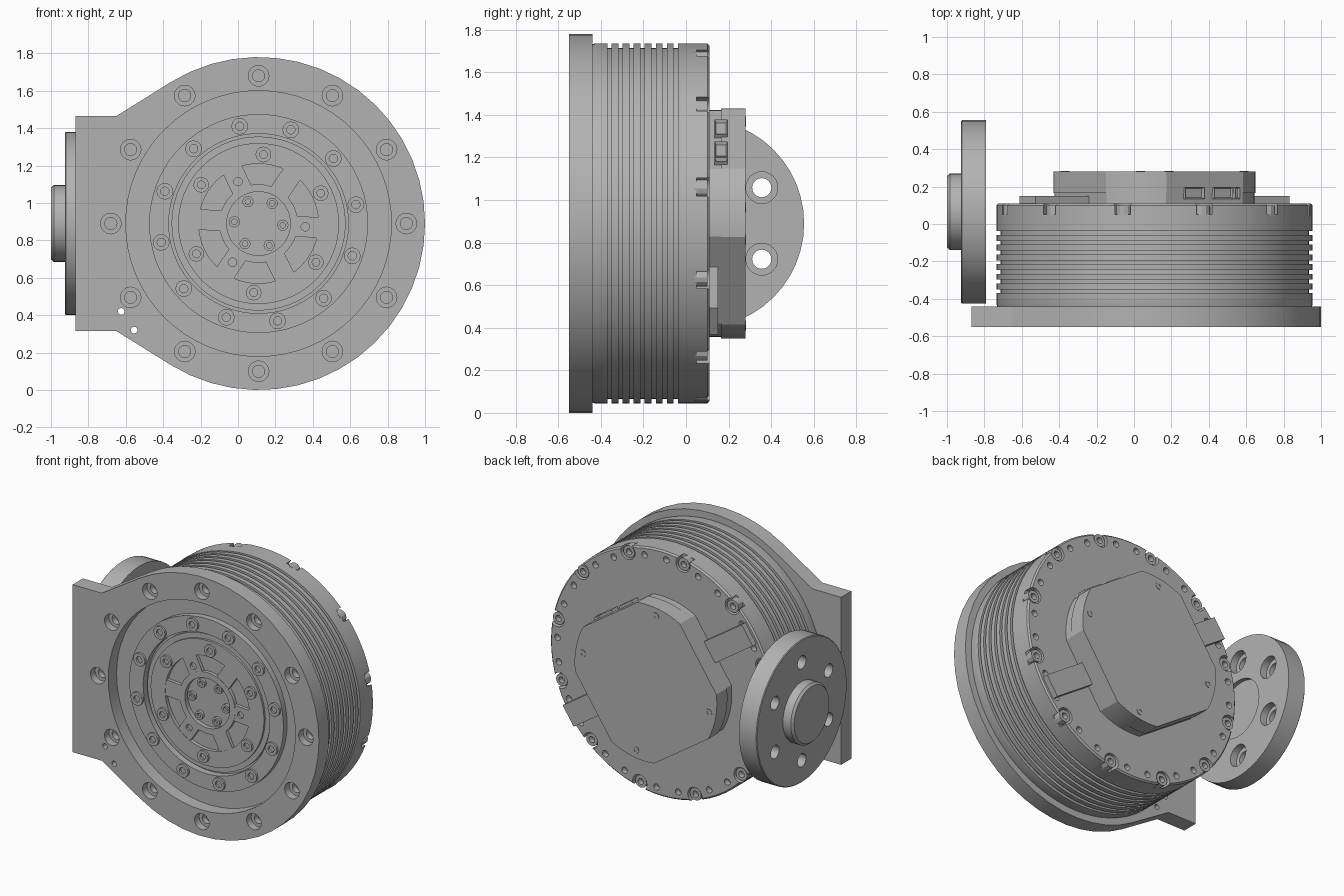
import bpy, bmesh
from math import sin, cos, radians, acos, atan2, hypot, degrees

if "Cube" in bpy.data.objects:
    bpy.data.objects.remove(bpy.data.objects["Cube"], do_unlink=True)

CX, CZ, FY = 0.11, 0.89, 0.065

steel = bpy.data.materials.new("machined_grey")
steel.use_nodes = True
GREY = (0.45, 0.45, 0.45, 1)
steel.diffuse_color = GREY
steel.node_tree.nodes["Principled BSDF"].inputs["Base Color"].default_value = GREY


def motor(u, v, t):
    """Frame of the motor axis, t runs along y."""
    return (CX + u, t, CZ + v)


def side(u, v, t):
    """Frame of the side flange axis, t runs along x."""
    return (t, FY + u, CZ + v)


def polar(r, deg):
    return r * cos(radians(deg)), r * sin(radians(deg))


def lathe(bm, frame, profile, centre=(0, 0), seg=24):
    """Turned solid from (radius, t) pairs, closed by end caps."""
    rings = []
    for r, t in profile:
        pts = [polar(r, 360 * i / seg) for i in range(seg)]
        rings.append([bm.verts.new(frame(centre[0] + u, centre[1] + v, t)) for u, v in pts])
    for a, b in zip(rings, rings[1:]):
        for i in range(seg):
            j = (i + 1) % seg
            bm.faces.new((a[i], a[j], b[j], b[i]))
    bm.faces.new(rings[0])
    bm.faces.new(rings[-1])


def prism(bm, frame, outline, t0, t1):
    """Extruded outline."""
    a = [bm.verts.new(frame(u, v, t0)) for u, v in outline]
    b = [bm.verts.new(frame(u, v, t1)) for u, v in outline]
    n = len(a)
    for i in range(n):
        j = (i + 1) % n
        bm.faces.new((a[i], a[j], b[j], b[i]))
    bm.faces.new(a)
    return bm.faces.new(b)


def radial_box(bm, deg, r0, r1, width, t0, t1):
    """Bar pointing outwards from the motor axis."""
    c, s = polar(1, deg)
    h = width / 2
    corners = [(r0, -h), (r1, -h), (r1, h), (r0, h)]
    prism(bm, motor, [(r * c - w * s, r * s + w * c) for r, w in corners], t0, t1)


def bolt(bm, frame, centre, radius, base, top):
    """Socket head screw."""
    mid = top + (base - top) * 0.6
    lathe(bm, frame, [(radius, base), (radius, top), (radius * 0.5, top), (radius * 0.5, mid)],
          centre, 12)


def finish(name, bm, cutter=None):
    bmesh.ops.recalc_face_normals(bm, faces=bm.faces)
    mesh = bpy.data.meshes.new(name)
    bm.to_mesh(mesh)
    bm.free()
    ob = bpy.data.objects.new(name, mesh)
    bpy.context.collection.objects.link(ob)
    if cutter:
        bmesh.ops.recalc_face_normals(cutter, faces=cutter.faces)
        cut_mesh = bpy.data.meshes.new("cutter")
        cutter.to_mesh(cut_mesh)
        cut = bpy.data.objects.new("cutter", cut_mesh)
        cut.hide_render = True
        bpy.context.collection.objects.link(cut)
        mod = ob.modifiers.new("holes", "BOOLEAN")
        mod.operation, mod.solver, mod.object = "DIFFERENCE", "EXACT", cut
        graph = bpy.context.evaluated_depsgraph_get()
        result = bpy.data.meshes.new_from_object(ob.evaluated_get(graph))
        ob.modifiers.clear()
        ob.data = result
        bpy.data.objects.remove(cut, do_unlink=True)
    ob.data.materials.clear()
    ob.data.materials.append(steel)
    bpy.ops.object.select_all(action="DESELECT")
    ob.select_set(True)
    bpy.context.view_layer.objects.active = ob
    bpy.ops.object.shade_smooth_by_angle(angle=radians(25))
    return ob


# Mounting plate: disc with a straight tangent tab, bored and counterbored
R = 0.89
tab_u, tab_v = -0.76, 0.575
tangent = degrees(atan2(tab_v, tab_u) - acos(R / hypot(tab_u, tab_v)))
arc = [polar(R, -tangent + 2 * tangent * i / 32) for i in range(33)]
bm = bmesh.new()
prism(bm, motor, arc + [(tab_u, tab_v), (-0.98, tab_v), (-0.98, -tab_v), (tab_u, -tab_v)], -0.55, -0.44)
cut = bmesh.new()
lathe(cut, motor, [(0.71, -0.6), (0.71, -0.4)], seg=64)
for k in range(12):
    lathe(cut, motor, [(0.055, -0.6), (0.055, -0.5), (0.032, -0.5), (0.032, -0.4)], polar(0.79, 30 * k))
for hole in ((-0.735, -0.47), (-0.665, -0.57)):
    lathe(cut, motor, [(0.018, -0.6), (0.018, -0.4)], hole, 12)
finish("mounting_plate", bm, cut)

# Motor drum: stepped front face, cooling grooves, notched rear rim
profile = [(0.17, -0.46), (0.17, -0.49), (0.21, -0.49), (0.21, -0.465), (0.32, -0.465), (0.32, -0.49),
           (0.43, -0.49), (0.43, -0.475), (0.465, -0.475), (0.465, -0.455), (0.48, -0.455),
           (0.48, -0.5), (0.585, -0.5), (0.585, -0.46), (0.835, -0.46), (0.845, -0.43)]
for k in range(7):
    y = -0.37 + 0.052 * k
    profile += [(0.845, y), (0.825, y), (0.825, y + 0.02), (0.845, y + 0.02)]
profile += [(0.845, 0.1), (0.835, 0.11)]
bm = bmesh.new()
lathe(bm, motor, profile, seg=72)
cut = bmesh.new()
for k in range(12):
    a = 11.7 + 30 * k
    lathe(cut, motor, [(0.055, 0.05), (0.055, 0.15)], polar(0.81, a), 16)
    for d in (-9, 9):
        lathe(cut, motor, [(0.022, 0.07), (0.022, 0.15)], polar(0.79, a + d), 12)
finish("motor_drum", bm, cut)

# Output hub spokes, three of them drilled
bm, cut = bmesh.new(), bmesh.new()
for k in range(6):
    radial_box(bm, -4 + 60 * k, 0.19, 0.33, 0.11, -0.462, -0.488)
    if k % 2 == 0:
        lathe(cut, motor, [(0.023, -0.47), (0.023, -0.52)], polar(0.25, -4 + 60 * k), 12)
finish("hub_spokes", bm, cut)

# Screws: count, start angle, circle radius, head radius, base, top
screw_sets = {
    "front_ring_screws": (12, 11, 0.53, 0.045, -0.49, -0.515),
    "output_screws": (6, 26, 0.37, 0.042, -0.48, -0.505),
    "hub_screws": (6, 56, 0.13, 0.03, -0.45, -0.48),
    "rear_rim_screws": (12, 11.7, 0.805, 0.043, 0.04, 0.1),
    "cover_screws": (4, 9, 0.485, 0.024, 0.27, 0.283),
}
for name, (count, start, circle, head, base, top) in screw_sets.items():
    bm = bmesh.new()
    for k in range(count):
        bolt(bm, motor, polar(circle, start + 360 * k / count), head, base, top)
    finish(name, bm)

# Rear cover: round, with four flats
FLAT, FLAT_R = 56, 0.48


def cover_outline(scale):
    pts = []
    for k in range(4):
        for i in range(9):
            pts.append(polar(0.54 * scale, FLAT + 90 * k + 27.3 + 35.4 * i / 8))
    return pts


bm = bmesh.new()
prism(bm, motor, cover_outline(0.99), 0.1, 0.166)
prism(bm, motor, cover_outline(1), 0.165, 0.28)
finish("rear_cover", bm)

# Raised cable arms across the rear face
bm = bmesh.new()
for a in (-34, 146):
    radial_box(bm, a, 0.45, 0.82, 0.15, 0.1, 0.15)
finish("rear_arms", bm)

# Connector sockets on one flat of the cover
nu, nv = polar(1, FLAT)
bm = bmesh.new()
for offset, width in ((-0.11, 0.12), (0.075, 0.12), (-0.2, 0.03)):
    def socket(w, t, n):
        return motor((FLAT_R + n) * nu - w * nv, (FLAT_R + n) * nv + w * nu, t)
    h = width / 2
    face = prism(bm, socket, [(offset - h, 0.135), (offset + h, 0.135), (offset + h, 0.195),
                              (offset - h, 0.195)], -0.05, 0.018)
    face.normal_update()
    bmesh.ops.inset_region(bm, faces=[face], thickness=0.009)
    for v in face.verts:
        v.co.x -= 0.016 * nu
        v.co.z -= 0.016 * nv
finish("connectors", bm)


# Side flange holes, shared by the flange and the bracket wall
def flange_cutter():
    cutter = bmesh.new()
    for k in range(6):
        lathe(cutter, side, [(0.045, -1.05), (0.045, -0.84), (0.075, -0.84), (0.075, -0.7)],
              polar(0.336, 30 + 60 * k))
    return cutter


# Bracket wall with sloping gusset, cleared around the drum
def upright(x, y, z):
    return (x, y, z)


bm = bmesh.new()
prism(bm, upright, [(-0.87, -0.545), (-0.87, -0.11), (-0.79, -0.11), (-0.615, -0.44), (-0.66, -0.545)],
      CZ - tab_v, CZ + tab_v)
cut = flange_cutter()
lathe(cut, motor, [(0.865, -0.44), (0.865, 0.3)], seg=72)
finish("bracket_wall", bm, cut)

# Side flange and its boss
bm = bmesh.new()
lathe(bm, side, [(0.485, -0.925), (0.49, -0.92), (0.49, -0.791)], seg=48)
cut = flange_cutter()
lathe(cut, side, [(0.2, -0.82), (0.2, -0.7)], seg=36)
finish("side_flange", bm, cut)
bm = bmesh.new()
lathe(bm, side, [(0.19, -1.0), (0.205, -0.985), (0.205, -0.9)], seg=40)
finish("flange_boss", bm)
